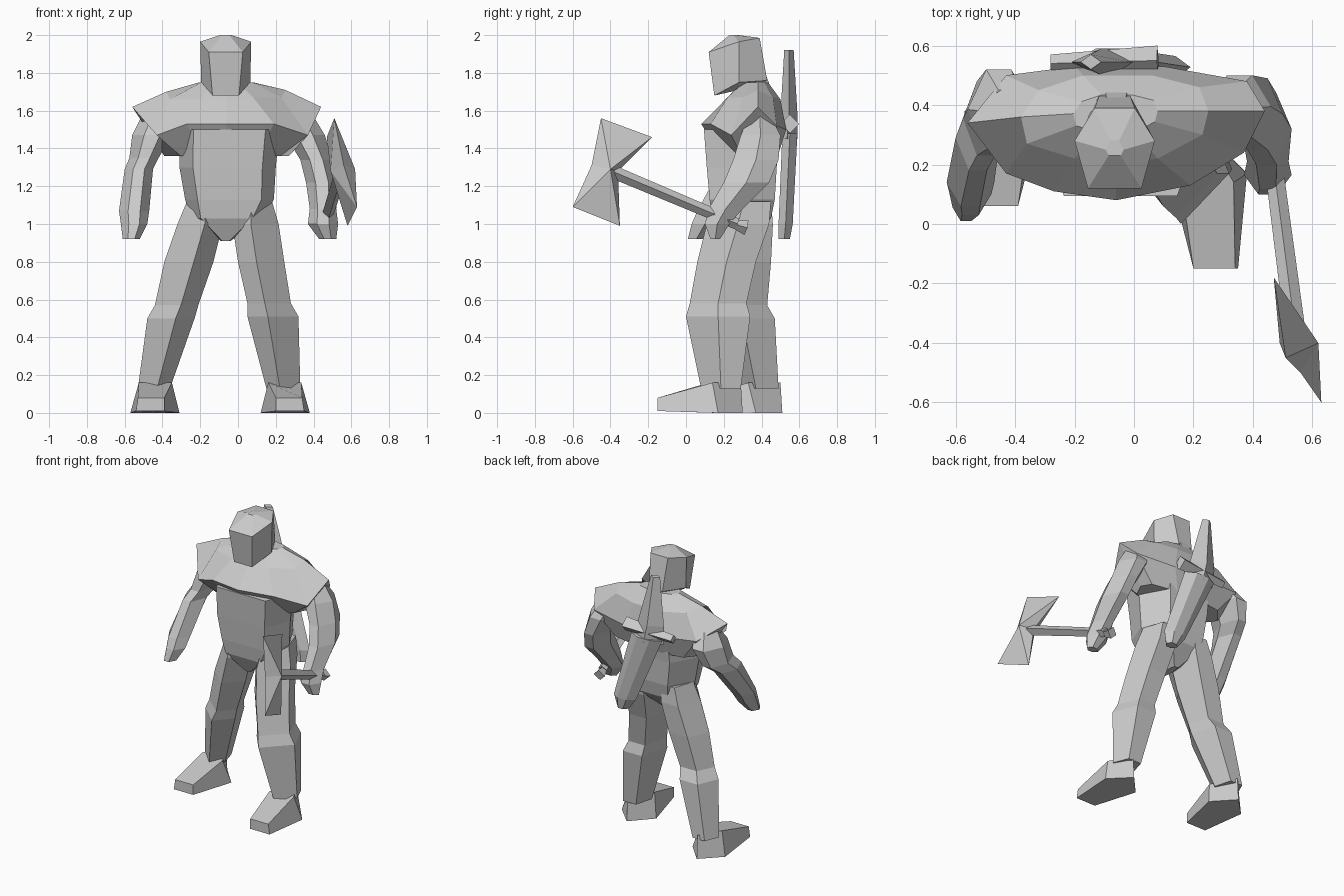
import bpy
import bmesh
import math
from mathutils import Vector

default_cube = bpy.data.objects.get("Cube")
if default_cube:
    bpy.data.objects.remove(default_cube, do_unlink=True)

# Single plain grey
grey = bpy.data.materials.new("plain_grey")
grey.use_nodes = True
colour = (.6, .6, .6, 1)
grey.diffuse_color = colour
grey.node_tree.nodes["Principled BSDF"].inputs["Base Color"].default_value = colour


def finish(name, mesh_builder):
    """Turn a bmesh into a flat shaded grey object."""
    bmesh.ops.recalc_face_normals(mesh_builder, faces=mesh_builder.faces[:])
    mesh = bpy.data.meshes.new(name)
    mesh_builder.to_mesh(mesh)
    mesh_builder.free()
    mesh.materials.append(grey)
    part = bpy.data.objects.new(name, mesh)
    bpy.context.scene.collection.objects.link(part)
    return part


def loft(name, rings):
    """Skin a stack of equally sized point rings and cap both ends."""
    builder = bmesh.new()
    loops = [[builder.verts.new(point) for point in ring] for ring in rings]
    for lower, upper in zip(loops, loops[1:]):
        count = len(lower)
        for i in range(count):
            j = (i + 1) % count
            builder.faces.new((lower[i], lower[j], upper[j], upper[i]))
    builder.faces.new(loops[0])
    builder.faces.new(loops[-1])
    return finish(name, builder)


def section(shape, z, left, right, front, back):
    """Fit a unit outline into a rectangle at one height."""
    return [(left + u * (right - left), front + v * (back - front), z) for u, v in shape]


def limb(name, sections, shape):
    return loft(name, [section(shape, *values) for values in sections])


# Unit outlines: u runs left to right, v runs front to back
BLOCK = [(0, .5), (.14, 0), (.86, 0), (1, .5), (.8, 1), (.2, 1)]
ROUND = [(0, .5), (.3, 0), (.7, 0), (1, .5), (.7, 1), (.3, 1)]
DIAMOND = [(0, .5), (.5, 0), (1, .5), (.5, 1)]
LEFT_LEG = [(0, .4), (.4, 0), (1, .5), (.75, 1), (.2, 1)]
RIGHT_LEG = [(1 - u, v) for u, v in LEFT_LEG]


def shrink(ring, centre, factor, height):
    """Pull a ring toward a centre and flatten it to one height."""
    rx, ry = centre
    return [(rx + (x - rx) * factor, ry + (y - ry) * factor, height) for x, y, z in ring]


def bar(name, start, end, start_radius, end_radius, sides=4):
    """Tapered straight rod between two points."""
    start, end = Vector(start), Vector(end)
    turn = (end - start).to_track_quat('Z', 'Y')
    rings = []
    for point, radius in ((start, start_radius), (end, end_radius)):
        angles = [math.tau * i / sides for i in range(sides)]
        rings.append([point + turn @ Vector((math.cos(a), math.sin(a), 0)) * radius
                      for a in angles])
    return loft(name, rings)


# Waist and pelvis
limb("torso", [
    (.91, -.09, -.04, .2, .34),
    (1.03, -.25, .13, .14, .45),
    (1.13, -.28, .19, .125, .47),
    (1.3, -.31, .2, .11, .48),
    (1.5, -.31, .22, .095, .5),
], BLOCK)

# Broad chest and shoulders, from underside to neck
chest_rim = [
    (-.06, .08, 1.53), (-.27, .11, 1.53), (-.43, .17, 1.47), (-.56, .34, 1.62),
    (-.43, .5, 1.52), (-.2, .53, 1.5), (.1, .53, 1.5), (.38, .48, 1.52),
    (.44, .38, 1.62), (.37, .24, 1.47), (.19, .13, 1.53),
]
shoulder_slope = [
    (-.06, .2, 1.65), (-.2, .22, 1.66), (-.36, .27, 1.66), (-.38, .36, 1.7),
    (-.32, .45, 1.67), (-.17, .5, 1.66), (.06, .5, 1.66), (.22, .46, 1.67),
    (.25, .38, 1.71), (.23, .3, 1.67), (.08, .22, 1.67),
]
loft("chest_and_shoulders", [
    shrink(chest_rim, (-.06, .4), .66, 1.36),
    chest_rim,
    shoulder_slope,
    shrink(shoulder_slope, (-.06, .38), .45, 1.75),
])

# Neck and faceted head
limb("neck", [(1.66, -.16, .04, .26, .47), (1.8, -.14, .02, .24, .42)], ROUND)


def head_ring(half_width, front_half, ys, zs):
    """Six-sided head section with separate front, side and back heights."""
    centre = -.065
    spans = (front_half, half_width, front_half * .75)
    right = [(centre - s, y, z) for s, y, z in zip(spans, ys, zs)]
    left = [(centre + s, y, z) for s, y, z in zip(spans, ys, zs)]
    return right + left[::-1]


loft("head", [
    head_ring(.07, .04, (.19, .28, .36), (1.69, 1.71, 1.73)),
    head_ring(.13, .07, (.15, .28, .43), (1.68, 1.75, 1.76)),
    head_ring(.135, .09, (.12, .28, .39), (1.91, 1.965, 1.985)),
    head_ring(.03, .02, (.23, .25, .28), (2, 2, 2)),
])

# Legs, the left one striding forward
limb("left_leg", [
    (1.12, .0, .18, .16, .45),
    (1, -.03, .215, .11, .44),
    (.8, .0, .245, .06, .37),
    (.58, .05, .28, .02, .32),
    (.51, .05, .32, 0, .34),
    (.13, .15, .33, .08, .29),
], LEFT_LEG)
limb("right_leg", [
    (1.12, -.27, -.09, .16, .45),
    (1, -.32, -.08, .13, .46),
    (.8, -.39, -.13, .15, .45),
    (.57, -.44, -.21, .19, .43),
    (.5, -.48, -.23, .18, .47),
    (.13, -.53, -.36, .29, .49),
], RIGHT_LEG)


# Wedge feet with a single pointed heel, mirrored with a stride offset
def foot(name, centre, side, stride):
    sole = [(-.05, -.15), (.1, -.15), (.13, .17), (0, .3), (-.13, .16)]
    top = [(-.05, -.15, .08), (.09, -.15, .08), (.085, .14, .16),
           (0, .29, .16), (-.09, .12, .16)]
    loft(name, [
        [(centre + side * x, y + stride, .01 if y < 0 else 0) for x, y in sole],
        [(centre + side * x, y + stride, z) for x, y, z in top],
    ])


foot("left_foot", .25, 1, 0)
foot("right_foot", -.44, -1, .21)

# Arms with hands
limb("right_arm", [
    (1.57, -.51, -.33, .31, .45),
    (1.47, -.56, -.35, .25, .52),
    (1.35, -.575, -.42, .23, .48),
    (1.29, -.6, -.45, .18, .4),
    (1.07, -.63, -.47, .06, .22),
    (1, -.62, -.48, .03, .17),
    (.92, -.61, -.52, .01, .1),
], ROUND)
limb("left_arm", [
    (1.57, .22, .4, .33, .45),
    (1.47, .25, .46, .29, .5),
    (1.34, .33, .5, .25, .49),
    (1.22, .36, .53, .2, .44),
    (1.08, .38, .52, .12, .3),
    (1, .37, .53, .1, .23),
    (.92, .43, .52, .13, .18),
], ROUND)

# Hand axe held forward
bar("axe_handle", (.46, .27, 1), (.55, -.42, 1.29), .03, .035)
bar("axe_pommel", (.46, .25, 1.0), (.45, .32, .98), .02, .04)

outline = [
    (.51, -.45, 1.56), (.47, -.18, 1.46), (.53, -.36, 1.28),
    (.58, -.35, .99), (.63, -.6, 1.09), (.56, -.5, 1.31),
]
builder = bmesh.new()
rim = [builder.verts.new(point) for point in outline]
for ridge in ((.49, -.4, 1.28), (.62, -.4, 1.29)):
    hub = builder.verts.new(ridge)
    for i in range(len(rim)):
        builder.faces.new((rim[i], rim[(i + 1) % len(rim)], hub))
finish("axe_head", builder)

# Sheathed weapon slung across the back, leaning to the left at its foot
limb("back_weapon_grip", [
    (1.45, -.2, .04, .48, .59),
    (1.58, -.21, -.01, .5, .59),
    (1.92, -.18, -.11, .52, .57),
], DIAMOND)
limb("back_weapon_sheath", [
    (.92, .08, .17, .49, .55),
    (1, .02, .19, .49, .565),
    (1.48, -.2, .04, .51, .59),
], ROUND)
bar("back_weapon_guard", (.08, .55, 1.53), (-.28, .54, 1.51), .05, .03)
